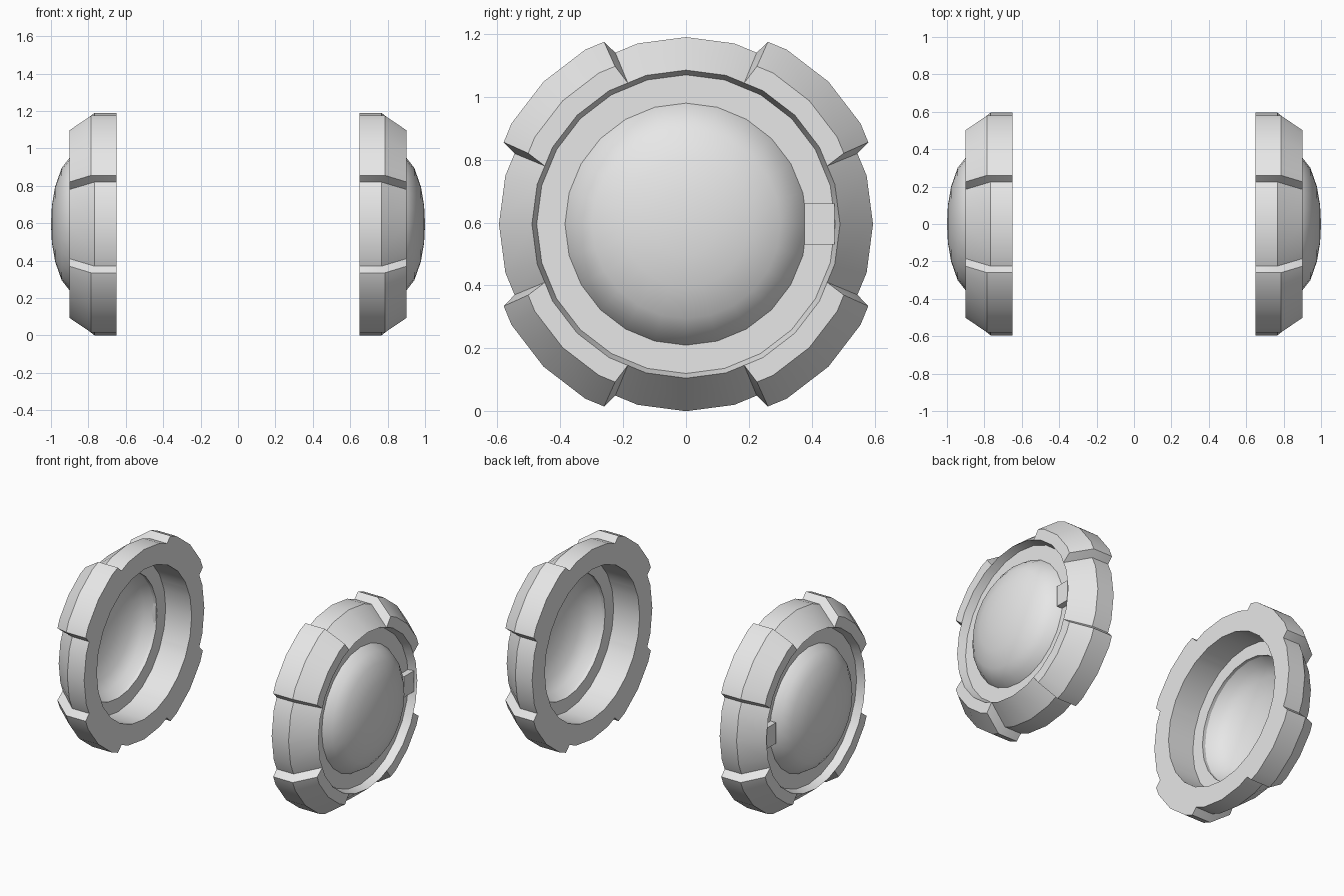
import bpy, bmesh, math

if "Cube" in bpy.data.objects:
    bpy.data.objects.remove(bpy.data.objects["Cube"], do_unlink=True)

CENTRE_Z = 0.595
STEP = 15  # 24-sided wheel

grey = bpy.data.materials.new("light_grey")
grey.use_nodes = True
grey.diffuse_color = (0.8, 0.8, 0.8, 1)
grey.node_tree.nodes["Principled BSDF"].inputs["Base Color"].default_value = (0.8, 0.8, 0.8, 1)


def finish(name, bm):
    bmesh.ops.remove_doubles(bm, verts=bm.verts, dist=0.0005)
    bmesh.ops.recalc_face_normals(bm, faces=bm.faces)
    mesh = bpy.data.meshes.new(name)
    bm.to_mesh(mesh)
    bm.free()
    mesh.materials.append(grey)
    obj = bpy.data.objects.new(name, mesh)
    bpy.context.collection.objects.link(obj)
    bpy.ops.object.select_all(action='DESELECT')
    obj.select_set(True)
    bpy.context.view_layer.objects.active = obj
    bpy.ops.object.shade_smooth_by_angle(angle=math.radians(25))
    return obj


def sweep(name, side, stations, closed):
    """Join (angle, profile) stations around the wheel axis into a surface."""
    bm = bmesh.new()
    rings = []
    for angle, profile in stations:
        # keep in-between stations on the straight sides of the polygon
        half = STEP / 2
        chord = math.cos(math.radians(half)) / math.cos(math.radians(angle % STEP - half))
        a = math.radians(angle)
        rings.append([bm.verts.new((side * x, r * chord * math.sin(a),
                                    CENTRE_Z + r * chord * math.cos(a)))
                      for x, r in profile])
    count = len(rings[0])
    for i, ring in enumerate(rings):
        nxt = rings[(i + 1) % len(rings)]
        for j in range(count if closed else count - 1):
            k = (j + 1) % count
            bm.faces.new((ring[j], ring[k], nxt[k], nxt[j]))
    return finish(name, bm)


def rim_profile(outer, shoulder_x, front):
    return [(0.65, 0.47), (0.65, outer), (shoulder_x, outer), (0.9, front),
            (0.9, 0.49), (0.85, 0.475), (0.85, 0.385), (0.83, 0.385), (0.83, 0.47)]


low = rim_profile(0.595, 0.767, 0.49)
pad = rim_profile(0.641, 0.785, 0.555)
quarter = [(0, low), (15, low), (22.4, low), (24.2, pad), (30, pad), (45, pad),
           (60, pad), (65.8, pad), (67.6, low), (75, low)]
rim_stations = [(q * 90 + a, p) for q in range(4) for a, p in quarter]

dome_profile = [(0.85, 0.385), (0.9, 0.355), (0.943, 0.3), (0.978, 0.2), (0.995, 0.1), (1, 0)]
dome_stations = [(a, dome_profile) for a in range(0, 360, STEP)]

for label, side in (("left", 1), ("right", -1)):
    # Rim with four raised pads and a recessed plate
    sweep(label + "_rim", side, rim_stations, True)
    # Domed centre, open at the back
    sweep(label + "_dome", side, dome_stations, False)
    # Small tab between dome and rim
    bm = bmesh.new()
    bmesh.ops.create_cube(bm, size=1)
    for v in bm.verts:
        v.co = (side * (0.86 + v.co.x * 0.056), 0.425 + v.co.y * 0.096,
                CENTRE_Z + v.co.z * 0.13)
    finish(label + "_tab", bm)
